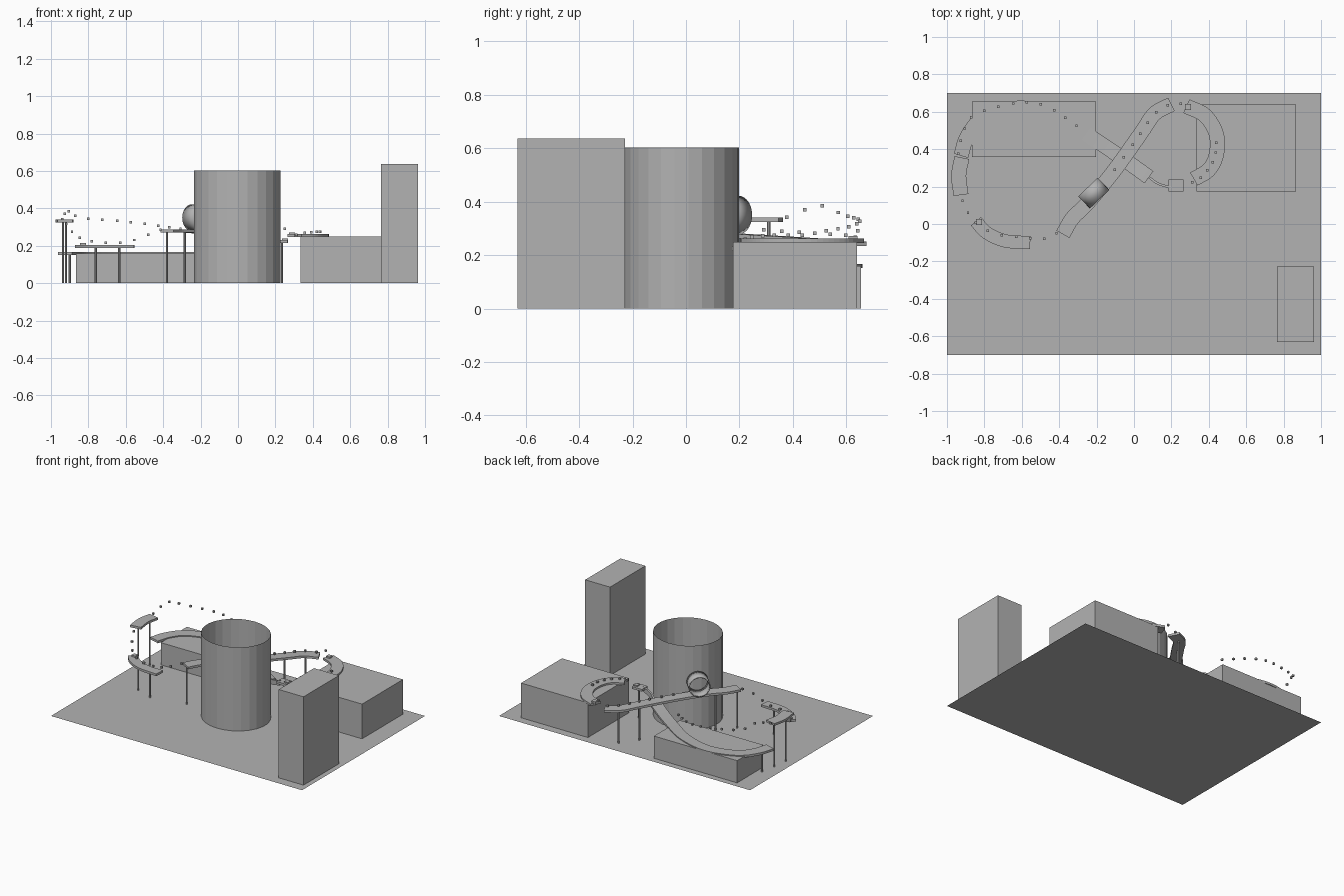
import bpy, bmesh, math
from mathutils import Vector, Matrix

cube = bpy.data.objects.get("Cube")
if cube:
    bpy.data.objects.remove(cube)

grey = bpy.data.materials.new("plain grey")
grey.use_nodes = True
grey.diffuse_color = (0.45, 0.45, 0.45, 1)
grey.node_tree.nodes["Principled BSDF"].inputs["Base Color"].default_value = grey.diffuse_color


def finish(name, bm):
    mesh = bpy.data.meshes.new(name)
    bmesh.ops.recalc_face_normals(bm, faces=bm.faces)
    bm.to_mesh(mesh)
    bm.free()
    mesh.materials.append(grey)
    obj = bpy.data.objects.new(name, mesh)
    bpy.context.collection.objects.link(obj)
    return obj


def box(name, x0, x1, y0, y1, z0, z1):
    bm = bmesh.new()
    size = Vector((x1 - x0, y1 - y0, z1 - z0))
    mid = Vector((x0 + x1, y0 + y1, z0 + z1)) / 2
    bmesh.ops.create_cube(bm, size=1, matrix=Matrix.Translation(mid) @ Matrix.Diagonal((*size, 1)))
    return finish(name, bm)


def smooth_path(points, steps=6):
    """Points of a smooth curve through the given points."""
    p = [Vector(q) for q in points]
    p = [2 * p[0] - p[1]] + p + [2 * p[-1] - p[-2]]
    out = []
    for a, b, c, d in zip(p, p[1:], p[2:], p[3:]):
        for i in range(steps):
            t = i / steps
            out.append(0.5 * (2 * b + (c - a) * t + (2 * a - 5 * b + 4 * c - d) * t ** 2
                              + (3 * b - a - 3 * c + d) * t ** 3))
    return out + [p[-2]]


def ribbon(name, points, width=0.08, thick=0.016):
    """A flat track; the points give the middle of its upper side."""
    path = smooth_path(points)
    bm = bmesh.new()
    rings = []
    for i, p in enumerate(path):
        d = path[min(i + 1, len(path) - 1)] - path[max(i - 1, 0)]
        side = Vector((-d.y, d.x, 0)).normalized() * width / 2
        down = Vector((0, 0, -thick))
        rings.append([bm.verts.new(v) for v in (p + side, p - side, p - side + down, p + side + down)])
    for a, b in zip(rings, rings[1:]):
        for k in range(4):
            bm.faces.new((a[k], a[k - 1], b[k - 1], b[k]))
    bm.faces.new(rings[0])
    bm.faces.new(rings[-1])
    return finish(name, bm)


def tube(name, mid, rx, ry, height, sides):
    """An open upright wall."""
    bm = bmesh.new()
    bmesh.ops.create_cone(bm, cap_ends=False, segments=sides, radius1=1, radius2=1, depth=height,
                          matrix=Matrix.Translation(mid) @ Matrix.Diagonal((rx, ry, 1, 1)))
    return finish(name, bm)


def markers(name, points, spacing=0.075, size=0.013):
    """Small cubes at even distances along a path."""
    bm = bmesh.new()
    path = smooth_path(points, 20)
    run = spacing
    for a, b in zip(path, path[1:]):
        run += (b - a).length
        if run >= spacing:
            run = 0
            bmesh.ops.create_cube(bm, size=size, matrix=Matrix.Translation(b))
    return finish(name, bm)


# Ground sheet
bm = bmesh.new()
bmesh.ops.create_grid(bm, x_segments=1, y_segments=1, size=1, matrix=Matrix.Diagonal((1, 0.7, 1, 1)))
finish("ground", bm)

# Buildings
box("left_back_building", 0.333, 0.866, 0.175, 0.64, 0, 0.25)
box("right_back_building", -0.866, -0.203, 0.358, 0.655, 0, 0.16)
box("tall_building", 0.765, 0.963, -0.63, -0.228, 0, 0.636)
tube("round_tower", (-0.004, -0.017, 0.301), 0.233, 0.216, 0.602, 26)

# Track sections
main = [(-0.38, -0.055, 0.288), (-0.33, 0.03, 0.288), (-0.25, 0.11, 0.285), (-0.11, 0.28, 0.275),
        (0.04, 0.49, 0.262), (0.11, 0.59, 0.255), (0.2, 0.64, 0.25)]
roof_curve = [(0.28, 0.63, 0.262), (0.38, 0.58, 0.262), (0.44, 0.48, 0.262), (0.44, 0.37, 0.262),
              (0.4, 0.29, 0.262), (0.32, 0.24, 0.262)]
low_curve = [(0.08, 0.25, 0.19), (-0.06, 0.35, 0.175), (-0.2, 0.445, 0.167), (-0.38, 0.56, 0.167),
             (-0.6, 0.62, 0.167), (-0.8, 0.57, 0.167), (-0.89, 0.47, 0.167), (-0.925, 0.365, 0.167)]
high_curve = [(-0.92, 0.355, 0.34), (-0.937, 0.26, 0.34), (-0.925, 0.155, 0.34)]
front_curve = [(-0.845, 0.015, 0.205), (-0.79, -0.045, 0.205), (-0.69, -0.09, 0.205),
               (-0.555, -0.1, 0.205)]
ribbon("main_track", main)
ribbon("roof_track", roof_curve)
ribbon("low_track", low_curve)
ribbon("high_track", high_curve)
ribbon("front_track", front_curve, 0.07)
ribbon("short_track", [(0.185, 0.205, 0.232), (0.225, 0.205, 0.232), (0.265, 0.205, 0.232)], 0.065)
ribbon("banked_link", [(0.08, 0.25, 0.2), (0.13, 0.215, 0.215), (0.2, 0.195, 0.235)], 0.012, 0.035)

# Vertical loop over the main track
bm = bmesh.new()
across = Vector((-0.69, 0.72, 0)).normalized()
turn = across.to_track_quat('Z', 'Y').to_matrix().to_4x4()
bmesh.ops.create_cone(bm, cap_ends=False, segments=28, radius1=0.072, radius2=0.072, depth=0.09,
                      matrix=Matrix.Translation((-0.215, 0.165, 0.35)) @ turn)
loop = finish("track_loop", bm)
loop.modifiers.new("thickness", "SOLIDIFY").thickness = 0.008
loop.data.shade_smooth()
bpy.context.view_layer.objects.active = loop
loop.select_set(True)
bpy.ops.object.shade_smooth_by_angle()

# Support poles
for x, y, z in [(-0.935, 0.2, 0.33), (-0.92, 0.31, 0.33), (-0.76, -0.05, 0.195), (-0.635, -0.095, 0.195),
                (-0.38, -0.04, 0.28), (-0.285, 0.07, 0.28), (0.035, 0.48, 0.255), (0.12, 0.595, 0.25),
                (0.235, 0.2, 0.22), (-0.9, 0.42, 0.155)]:
    tube("support_pole", (x, y, z / 2), 0.006, 0.006, z, 8)

# Floating markers that link the track sections
markers("front_markers", [(-0.92, 0.13, 0.32), (-0.86, 0.02, 0.25), (-0.75, -0.05, 0.22),
                          (-0.6, -0.07, 0.22), (-0.48, -0.08, 0.26), (-0.38, -0.03, 0.3)])
markers("back_markers", [(-0.94, 0.37, 0.34), (-0.91, 0.5, 0.385), (-0.84, 0.59, 0.35),
                         (-0.6, 0.65, 0.33), (-0.45, 0.62, 0.31), (-0.3, 0.52, 0.29)], 0.07)
markers("main_markers", [(p[0], p[1], p[2] + 0.02) for p in main[3:]] + [(0.3, 0.64, 0.32)], 0.07)
markers("roof_markers", [(0.44, 0.44, 0.275), (0.43, 0.35, 0.275), (0.36, 0.25, 0.27), (0.27, 0.205, 0.25)], 0.05)

# Small stops at the section ends
for x, y, z in [(0.29, 0.625, 0.262), (0.25, 0.205, 0.23), (-0.83, 0.01, 0.205)]:
    box("track_stop", x - 0.016, x + 0.016, y - 0.016, y + 0.016, z - 0.015, z + 0.01)
